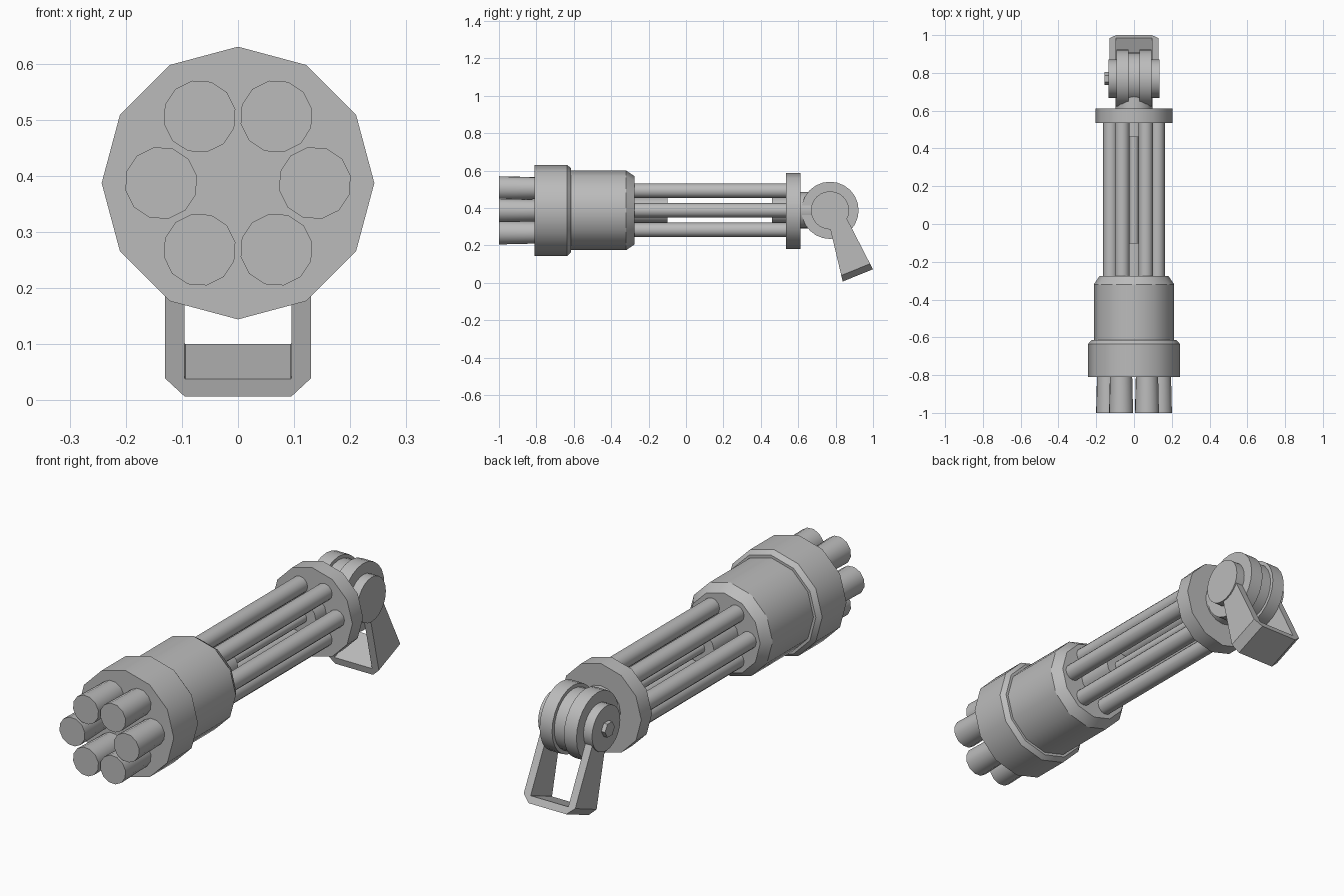
import bpy, bmesh, math
from mathutils import Vector, Matrix

if "Cube" in bpy.data.objects:
    bpy.data.objects.remove(bpy.data.objects["Cube"])

AXIS_Z = 0.387
HINGE = Vector((0, 0.77, 0.387))

grey = bpy.data.materials.new("light grey metal")
grey.diffuse_color = (0.5, 0.5, 0.5, 1)
grey.use_nodes = True
grey.node_tree.nodes["Principled BSDF"].inputs["Base Color"].default_value = grey.diffuse_color


def finish(bm, name, smooth=True):
    bmesh.ops.recalc_face_normals(bm, faces=bm.faces)
    mesh = bpy.data.meshes.new(name)
    bm.to_mesh(mesh)
    bm.free()
    mesh.materials.append(grey)
    obj = bpy.data.objects.new(name, mesh)
    bpy.context.collection.objects.link(obj)
    if smooth:
        bpy.ops.object.select_all(action='DESELECT')
        bpy.context.view_layer.objects.active = obj
        obj.select_set(True)
        bpy.ops.object.shade_smooth_by_angle(angle=math.radians(33))
    return obj


def lathe(name, profile, centre=(0, 0), sides=12, axis='Y', phase=0.0):
    """Closed turned part: profile is (position along axis, radius)."""
    bm = bmesh.new()
    rings = []
    for pos, r in profile:
        ring = []
        for i in range(sides):
            a = phase + 2 * math.pi * i / sides
            u, v = centre[0] + r * math.cos(a), centre[1] + r * math.sin(a)
            ring.append(bm.verts.new((u, pos, v) if axis == 'Y' else (pos, u, v)))
        rings.append(ring)
    for a, b in zip(rings, rings[1:]):
        for i in range(sides):
            j = (i + 1) % sides
            bm.faces.new((a[i], a[j], b[j], b[i]))
    bm.faces.new(rings[0])
    bm.faces.new(rings[-1])
    return finish(bm, name)


# Front drum and housing
mid = (0, AXIS_Z)
lathe("front_drum", [(-0.81, 0.243), (-0.635, 0.243), (-0.615, 0.225)], mid)
lathe("housing", [(-0.63, 0.213), (-0.32, 0.213), (-0.275, 0.182)], mid)

# Rear disc
lathe("rear_disc", [(0.535, 0.203), (0.612, 0.203)], (0, 0.383))

# Six muzzles and six thin barrels around the axis
for i in range(6):
    a = math.pi * i / 3
    c, s = math.cos(a), math.sin(a)
    lathe(f"muzzle_{i}", [(-1.0, 0.065), (-0.80, 0.06)],
          (0.137 * c, AXIS_Z + 0.137 * s), phase=a + 0.2)
    lathe(f"barrel_{i}", [(-0.29, 0.039), (0.54, 0.039)],
          (0.124 * c, AXIS_Z + 0.121 * s), phase=a)

# Central axle with thick ends
lathe("axle_front_collar", [(-0.28, 0.073), (-0.10, 0.073)], mid)
lathe("axle", [(-0.12, 0.025), (0.48, 0.025)], mid)
lathe("axle_rear_collar", [(0.46, 0.073), (0.54, 0.073)], mid)

# Neck and hinge
lathe("neck", [(0.60, 0.098), (0.68, 0.098)], mid, 16)
h = (HINGE.y, HINGE.z)
for side, label in ((-1, "left"), (1, "right")):
    lathe(f"hinge_disc_{label}", [(side * 0.03, 0.153), (side * 0.093, 0.153)], h, 24, 'X')
    lathe(f"hinge_cap_{label}", [(side * 0.09, 0.102), (side * 0.136, 0.102)], h, 24, 'X')
lathe("hinge_core", [(-0.035, 0.137), (0.035, 0.137)], h, 24, 'X')
lathe("hinge_bolt", [(-0.155, 0.035), (-0.13, 0.035)], h, 6, 'X')

# U-shaped bracket: outer and inner outlines as (x, distance from hinge)
outer = [(-0.13, 0), (-0.13, 0.345), (-0.095, 0.378), (0.095, 0.378), (0.13, 0.345), (0.13, 0)]
inner = [(-0.095, 0), (-0.095, 0.345), (-0.094, 0.346), (0.094, 0.346), (0.095, 0.345), (0.095, 0)]
down = Vector((0, 0.376, -0.927))
across = Vector((0, 0.927, 0.376))


def bracket_ring(bm, outline, back):
    near, far = (0.06, 0.094) if back else (-0.022, -0.080)
    return [bm.verts.new(HINGE + Vector((x, 0, 0)) + down * s
                         + across * (near + (far - near) * s / 0.378))
            for x, s in outline]


bm = bmesh.new()
of, inf = bracket_ring(bm, outer, False), bracket_ring(bm, inner, False)
ob, inb = bracket_ring(bm, outer, True), bracket_ring(bm, inner, True)
for i in range(5):
    for p, q in ((of, inf), (inb, ob), (ob, of), (inf, inb)):
        bm.faces.new((p[i], p[i + 1], q[i + 1], q[i]))
for i in (0, 5):
    bm.faces.new((of[i], inf[i], inb[i], ob[i]))
finish(bm, "bracket", smooth=False)
